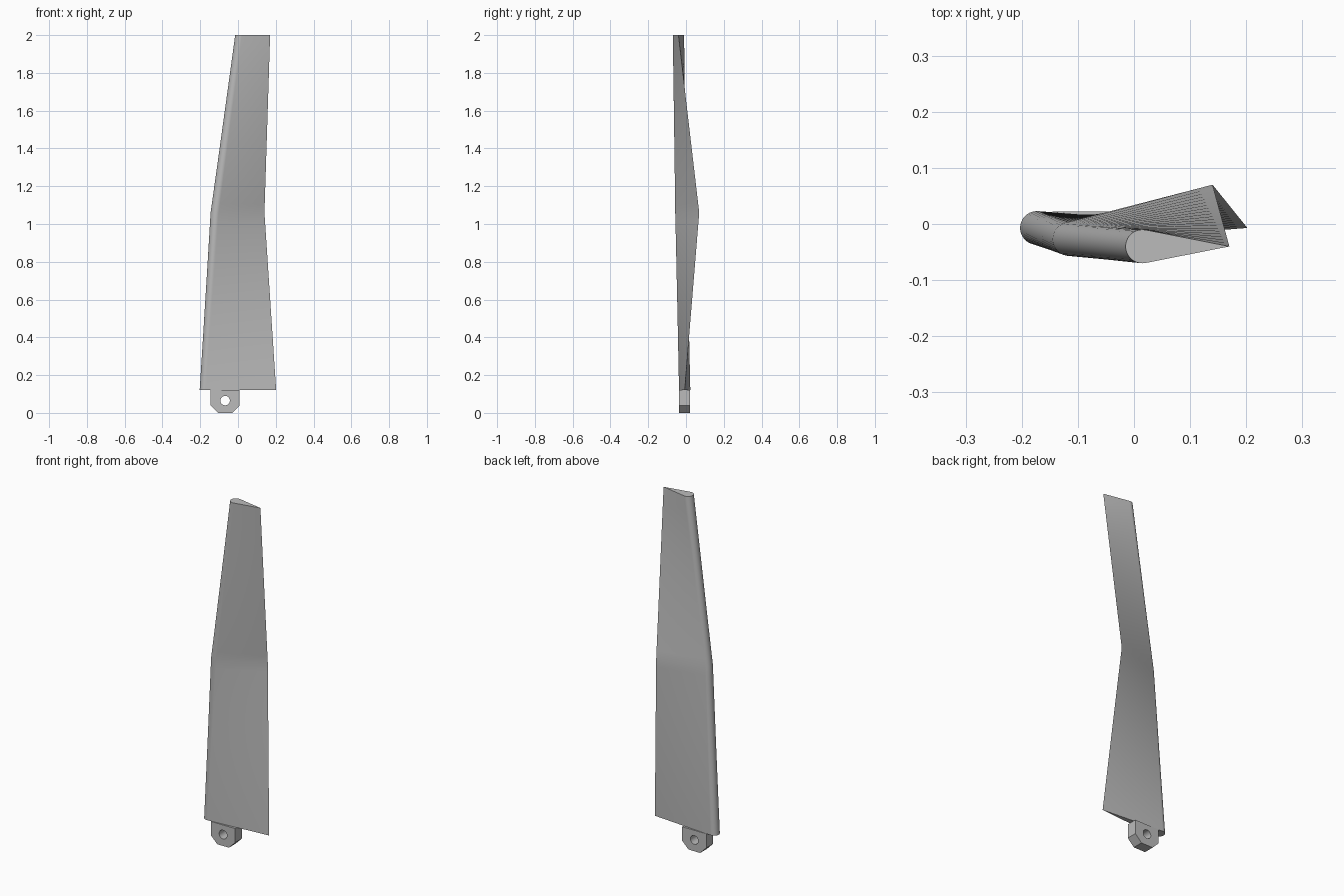
import bpy, bmesh, math
from mathutils import Vector

if "Cube" in bpy.data.objects:
    bpy.data.objects.remove(bpy.data.objects["Cube"], do_unlink=True)

grey = bpy.data.materials.new("light_grey")
grey.use_nodes = True
GREY = (0.5, 0.5, 0.5, 1)
grey.diffuse_color = GREY
grey.node_tree.nodes["Principled BSDF"].inputs["Base Color"].default_value = GREY

RADIUS = 0.03
ARC_STEPS = 20
LOFT_STEPS = 20


def make_object(name, bm):
    bmesh.ops.recalc_face_normals(bm, faces=bm.faces)
    mesh = bpy.data.meshes.new(name)
    bm.to_mesh(mesh)
    bm.free()
    obj = bpy.data.objects.new(name, mesh)
    mesh.materials.append(grey)
    bpy.context.collection.objects.link(obj)
    return obj


def smooth(obj):
    bpy.ops.object.select_all(action="DESELECT")
    obj.select_set(True)
    bpy.context.view_layer.objects.active = obj
    bpy.ops.object.shade_smooth_by_angle(angle=math.radians(30))


def teardrop(nose, tail):
    """Round nose with two tangent sides meeting at the tail."""
    chord = (tail - nose).xy
    heading = math.atan2(chord.y, chord.x)
    tangent = math.acos(RADIUS / chord.length)
    points = []
    for i in range(ARC_STEPS + 1):
        a = heading + tangent + (2 * math.pi - 2 * tangent) * i / ARC_STEPS
        points.append(nose + Vector((math.cos(a), math.sin(a), 0)) * RADIUS)
    return points + [tail]


# Blade: lofted through root, twisted middle and tip sections
sections = [teardrop(Vector((nx, ny, z)), Vector((tx, ty, z))) for nx, ny, tx, ty, z in (
    (-0.173, -0.007, 0.202, -0.007, 0.12),
    (-0.115, -0.027, 0.14, 0.07, 1.06),
    (0.015, -0.04, 0.17, -0.04, 2.0))]
bm = bmesh.new()
rings = []
for low, high in zip(sections, sections[1:]):
    for step in range(1 if rings else 0, LOFT_STEPS + 1):
        t = step / LOFT_STEPS
        rings.append([bm.verts.new(a.lerp(b, t)) for a, b in zip(low, high)])
for low, high in zip(rings, rings[1:]):
    for i in range(len(low)):
        j = (i + 1) % len(low)
        bm.faces.new((low[i], low[j], high[j], high[i]))
bm.faces.new(rings[0])
bm.faces.new(rings[-1])
smooth(make_object("blade", bm))

# Mounting tab: chamfered plate under the root
MID_X, HALF, BACK, FRONT = -0.068, 0.077, 0.022, -0.038
half_outline = [(0.037, 0), (HALF, 0.04), (HALF, 0.12)]
outline = half_outline + [(-x, z) for x, z in reversed(half_outline)]
bm = bmesh.new()
face = bm.faces.new([bm.verts.new((MID_X + x, FRONT, z)) for x, z in outline])
extruded = bmesh.ops.extrude_face_region(bm, geom=[face])
bmesh.ops.translate(bm, vec=(0, BACK - FRONT, 0),
                    verts=[v for v in extruded["geom"] if isinstance(v, bmesh.types.BMVert)])
tab = make_object("mounting_tab", bm)

# Bolt hole through the tab
bpy.ops.mesh.primitive_cylinder_add(vertices=32, radius=0.025, depth=0.2,
                                    location=(MID_X, 0, 0.065), rotation=(math.pi / 2, 0, 0))
cutter = bpy.context.object
cutter.name = "hole_cutter"
cutter.hide_render = True
cut = tab.modifiers.new("bolt_hole", "BOOLEAN")
cut.operation = "DIFFERENCE"
cut.solver = "EXACT"
cut.object = cutter
bpy.context.view_layer.objects.active = tab
bpy.ops.object.modifier_apply(modifier=cut.name)
bpy.data.objects.remove(cutter, do_unlink=True)
smooth(tab)
